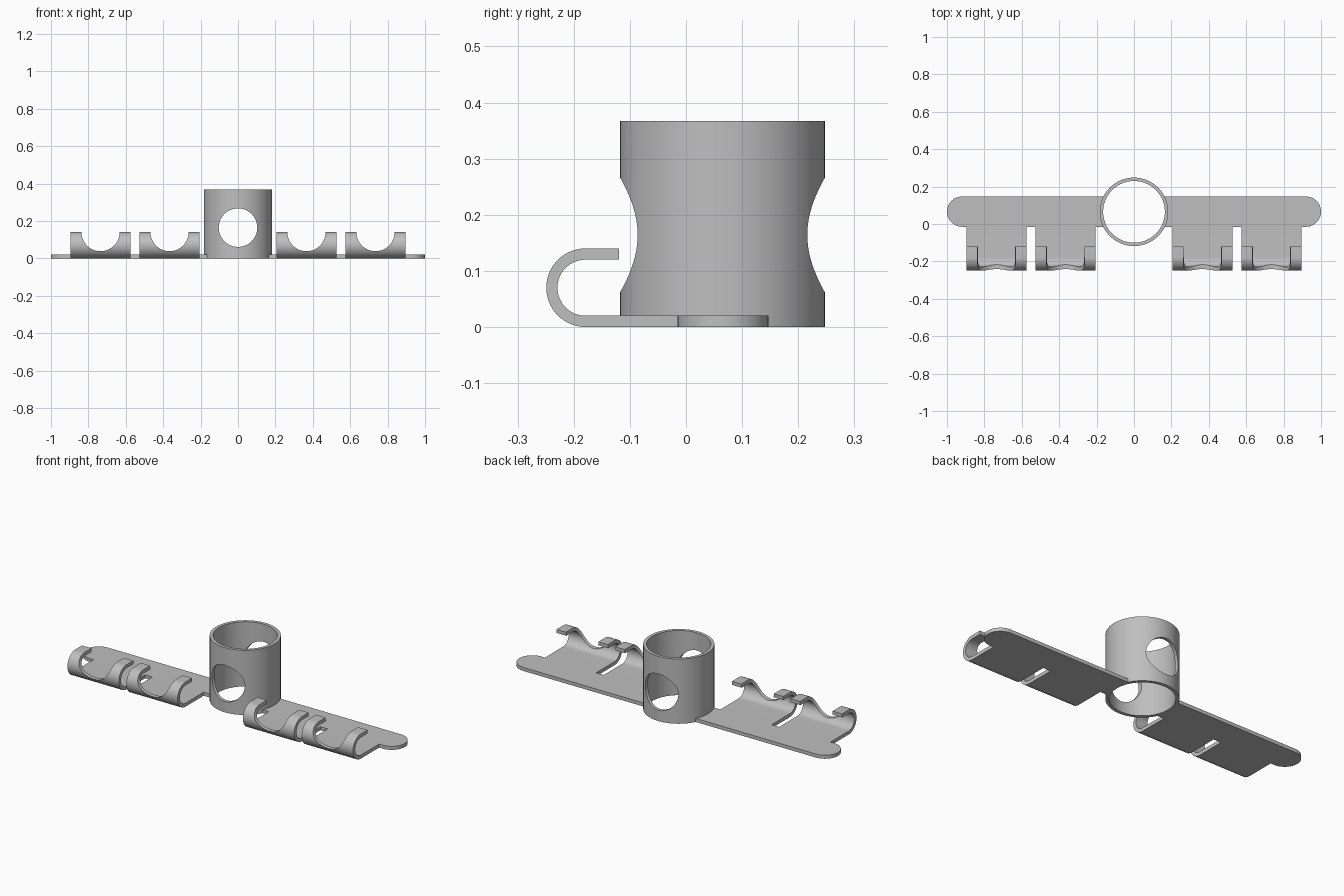
import bpy, bmesh
from math import sin, cos, pi, radians
from mathutils import Vector, Matrix

cube = bpy.data.objects.get("Cube")
if cube:
    bpy.data.objects.remove(cube, do_unlink=True)

GREY = (0.52, 0.52, 0.52, 1)
metal = bpy.data.materials.new("grey metal")
metal.use_nodes = True
metal.diffuse_color = GREY
metal.node_tree.nodes["Principled BSDF"].inputs["Base Color"].default_value = GREY

TUBE_Y, TUBE_R, WALL, TUBE_H = 0.065, 0.183, 0.018, 0.367
THICK = 0.02
PLATE_FRONT, PLATE_BACK = -0.015, 0.147


def arc(cx, cy, r, start, end, n):
    """Points along an arc, angles in degrees."""
    angles = [radians(start + (end - start) * i / n) for i in range(n + 1)]
    return [(cx + r * cos(a), cy + r * sin(a)) for a in angles]


def extrude(name, points, direction):
    """Solid made by sweeping a closed outline along a direction."""
    bm = bmesh.new()
    face = bm.faces.new([bm.verts.new(p) for p in points])
    swept = bmesh.ops.extrude_face_region(bm, geom=[face])["geom"]
    verts = [v for v in swept if isinstance(v, bmesh.types.BMVert)]
    bmesh.ops.translate(bm, verts=verts, vec=Vector(direction))
    bmesh.ops.recalc_face_normals(bm, faces=bm.faces)
    return finish(name, bm)


def cylinder(name, r, depth, centre, along_y=False):
    bm = bmesh.new()
    turn = Matrix.Rotation(pi / 2, 4, "X") if along_y else Matrix()
    bmesh.ops.create_cone(bm, cap_ends=True, segments=96, radius1=r, radius2=r,
                          depth=depth, matrix=Matrix.Translation(centre) @ turn)
    return finish(name, bm)


def finish(name, bm):
    mesh = bpy.data.meshes.new(name)
    bm.to_mesh(mesh)
    bm.free()
    mesh.materials.append(metal)
    obj = bpy.data.objects.new(name, mesh)
    bpy.context.collection.objects.link(obj)
    return obj


def cut(obj, cutter):
    """Subtract the cutter and discard it."""
    mod = obj.modifiers.new("cut", "BOOLEAN")
    mod.operation = "DIFFERENCE"
    mod.solver = "EXACT"
    mod.object = cutter
    graph = bpy.context.evaluated_depsgraph_get()
    mesh = bpy.data.meshes.new_from_object(obj.evaluated_get(graph))
    obj.modifiers.clear()
    obj.data = mesh
    bpy.data.objects.remove(cutter, do_unlink=True)


# Upright tube, open at both ends, with a round hole through front and back
tube = cylinder("tube", TUBE_R, TUBE_H, (0, TUBE_Y, TUBE_H / 2))
cut(tube, cylinder("bore", TUBE_R - WALL, 1, (0, TUBE_Y, TUBE_H / 2)))
cut(tube, cylinder("cross_hole", 0.103, 1, (0, TUBE_Y, 0.164), along_y=True))

# Flat bar with round ends, opened up where the tube passes through
end_r = (PLATE_BACK - PLATE_FRONT) / 2
mid_y = PLATE_FRONT + end_r
outline = arc(1 - end_r, mid_y, end_r, -90, 90, 24) + arc(end_r - 1, mid_y, end_r, 90, 270, 24)
plate = extrude("base_plate", [(x, y, 0) for x, y in outline], (0, 0, THICK))
cut(plate, cylinder("tube_clearance", TUBE_R - 0.002, 1, (0, TUBE_Y, 0)))

# Curled hooks along the front edge, each notched by a round scoop
CURL_Y, CURL_R, TIP_Y = -0.179, 0.07, -0.119
profile = ([(PLATE_FRONT, 0)] + arc(CURL_Y, CURL_R, CURL_R, 270, 90, 32)
           + [(TIP_Y, 2 * CURL_R), (TIP_Y, 2 * CURL_R - THICK)]
           + arc(CURL_Y, CURL_R, CURL_R - THICK, 90, 270, 32) + [(PLATE_FRONT, THICK)])
HOOK_W = 0.322
hooks = []
for side, label in ((1, "left"), (-1, "right")):
    for x, place in ((0.366, "inner"), (0.735, "outer")):
        hook = extrude(f"{label}_{place}_hook",
                       [(side * x - HOOK_W / 2, y, z) for y, z in profile], (HOOK_W, 0, 0))
        cut(hook, cylinder("scoop", 0.102, 1, (side * x, 0, 0.14), along_y=True))
        hooks.append(hook)

# Smooth curved walls, crisp edges
bpy.ops.object.select_all(action="DESELECT")
for obj in [tube, plate] + hooks:
    obj.select_set(True)
bpy.context.view_layer.objects.active = tube
bpy.ops.object.shade_smooth_by_angle(angle=radians(30))
